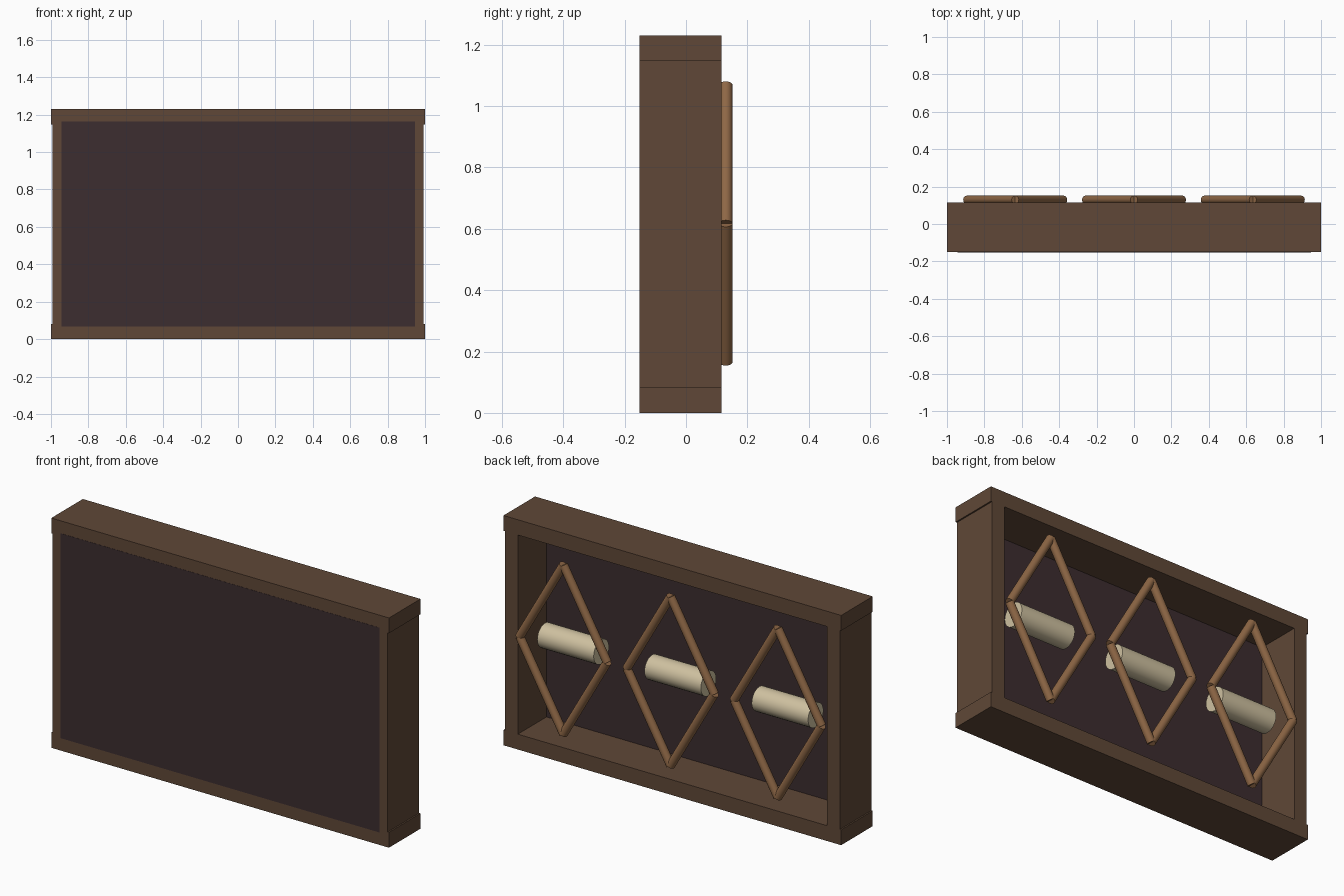
import bpy, math
from mathutils import Vector

if "Cube" in bpy.data.objects:
    bpy.data.objects.remove(bpy.data.objects["Cube"])


def material(name, rgb):
    m = bpy.data.materials.new(name)
    m.diffuse_color = (*rgb, 1)
    m.use_nodes = True
    m.node_tree.nodes["Principled BSDF"].inputs["Base Color"].default_value = m.diffuse_color
    return m


FRAME = material("dark oak", (0.115, 0.064, 0.038))
PANEL = material("dark plum backing", (0.045, 0.026, 0.029))
STICK = material("light wood", (0.27, 0.135, 0.06))
CREAM = material("parchment cream", (0.62, 0.53, 0.35))


def box(name, lo, hi, mat):
    lo, hi = Vector(lo), Vector(hi)
    bpy.ops.mesh.primitive_cube_add(size=1, location=(lo + hi) / 2)
    o = bpy.context.object
    o.name = name
    o.scale = hi - lo
    bpy.ops.object.transform_apply(location=False, rotation=False, scale=True)
    o.data.materials.append(mat)
    return o


def rod(name, a, b, radius, mat, sides=20):
    a, b = Vector(a), Vector(b)
    d = b - a
    bpy.ops.mesh.primitive_cylinder_add(vertices=sides, radius=radius,
                                        depth=d.length, location=(a + b) / 2)
    o = bpy.context.object
    o.name = name
    o.rotation_euler = d.to_track_quat('Z', 'Y').to_euler()
    o.data.materials.append(mat)
    bpy.ops.object.shade_smooth_by_angle(angle=math.radians(35))
    return o


Y0, Y1, H, T = -0.151, 0.1155, 1.23, 0.082

# outer frame: full-width rails, slightly inset side posts
box("bottom_rail", (-1, Y0, 0), (1, Y1, T), FRAME)
box("top_rail", (-1, Y0, H - T), (1, Y1, H), FRAME)
for side, s in (("left", -1), ("right", 1)):
    xs = sorted((s * 0.992, s * 0.915))
    box(side + "_post", (xs[0], Y0, T), (xs[1], Y1, H - T), FRAME)

# panel closing the front, just proud of the frame
box("front_panel", (-0.945, Y0 - 0.001, 0.067), (0.945, -0.126, 1.163), PANEL)

# three diamonds of sticks, each with a roll inside
W, HH, ZC, YS, R = 0.259, 0.452, 0.617, 0.1295, 0.022
for i, x in enumerate((-0.635, 0, 0.635)):
    for sx in (-1, 1):
        for sz in (-1, 1):
            rod(f"diamond_stick_{i}", (x + sx * W, YS, ZC),
                (x, YS, ZC + sz * HH), R, STICK)
    rod(f"paper_roll_{i}", (x - 0.167, 0.048, ZC), (x + 0.167, 0.048, ZC),
        0.065, CREAM, 24)
